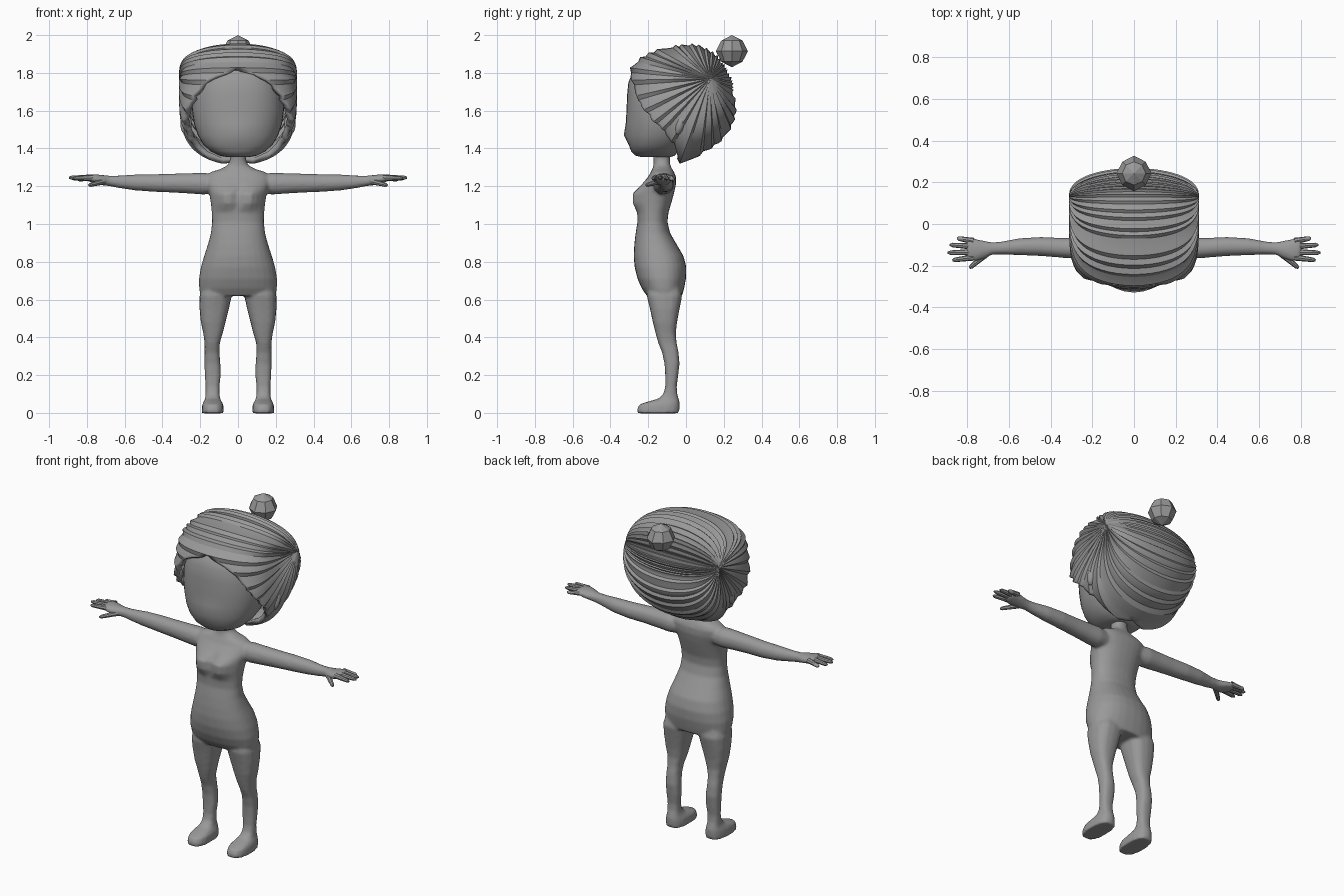
import bpy, bmesh, math, random
from mathutils import Vector

random.seed(4)
default_cube = bpy.data.objects.get("Cube")
if default_cube:
    bpy.data.objects.remove(default_cube)

# Single plain grey for the whole figure
grey = bpy.data.materials.new("plain_grey")
grey.use_nodes = True
colour = (0.32, 0.32, 0.32, 1)
grey.diffuse_color = colour
grey.node_tree.nodes["Principled BSDF"].inputs["Base Color"].default_value = colour


def finish(name, bm, mirror=False, angle=40):
    """Turn a bmesh into a shaded object, optionally mirrored across x."""
    mesh = bpy.data.meshes.new(name)
    bm.to_mesh(mesh)
    bm.free()
    obj = bpy.data.objects.new(name, mesh)
    bpy.context.collection.objects.link(obj)
    mesh.materials.append(grey)
    bpy.ops.object.select_all(action='DESELECT')
    obj.select_set(True)
    bpy.context.view_layer.objects.active = obj
    if angle:
        bpy.ops.object.shade_smooth_by_angle(angle=math.radians(angle))
    if mirror:
        obj.modifiers.new("Mirror", 'MIRROR').merge_threshold = 0.002
    return obj


def bridge(bm, rows, closed=True):
    """Skin consecutive rows of vertices with quads."""
    for a, b in zip(rows, rows[1:]):
        for i in range(len(a) if closed else len(a) - 1):
            j = (i + 1) % len(a)
            bm.faces.new((a[i], a[j], b[j], b[i]))


def loft(bm, rings, sides=20, power=2.0, along_x=False, bulge=None, side=1):
    """Skin superellipse rings given as (station, u0, u1, v0, v1)."""
    rows = []
    for station, u0, u1, v0, v1 in rings:
        row = []
        for i in range(sides):
            a = math.tau * i / sides
            c, s = math.cos(a), math.sin(a)
            u = (u0 + u1) / 2 + (u1 - u0) / 2 * math.copysign(abs(c) ** (2 / power), c)
            v = (v0 + v1) / 2 + (v1 - v0) / 2 * math.copysign(abs(s) ** (2 / power), s)
            p = Vector((station, u, v) if along_x else (u, v, station))
            p.x *= side
            if bulge and s < 0:
                p.y -= bulge(p) * -s
            row.append(bm.verts.new(p))
        rows.append(row)
    bridge(bm, rows)
    bm.faces.new(rows[0])
    bm.faces.new(rows[-1])
    bmesh.ops.recalc_face_normals(bm, faces=bm.faces)


def bump(p, x, z, width, height, amount):
    return amount * math.exp(-((abs(p.x) - x) / width) ** 2 - ((p.z - z) / height) ** 2)


# Torso and neck: height, half width, front, back
torso = [
    (.62, .2, -.208, -.02), (.66, .206, -.235, -.01), (.71, .207, -.257, 0),
    (.77, .197, -.272, .002), (.83, .18, -.277, -.013), (.89, .16, -.274, -.048),
    (.95, .144, -.267, -.083), (1.01, .137, -.257, -.098), (1.06, .139, -.257, -.093),
    (1.11, .144, -.257, -.078), (1.16, .152, -.252, -.064), (1.21, .168, -.23, -.053),
    (1.25, .17, -.2, -.053), (1.275, .145, -.187, -.063), (1.29, .095, -.178, -.073),
    (1.31, .055, -.172, -.083), (1.34, .042, -.172, -.086), (1.4, .047, -.18, -.08)]

# Legs with feet: height, inner, outer, front, back
leg = [
    (.7, .05, .18, -.2, -.04), (.62, .033, .204, -.208, -.02), (.55, .048, .204, -.191, -.034),
    (.48, .066, .197, -.176, -.047), (.42, .081, .184, -.161, -.054), (.37, .096, .177, -.147, -.049),
    (.32, .098, .177, -.127, -.039), (.26, .093, .178, -.114, -.034), (.2, .091, .176, -.11, -.041),
    (.14, .098, .172, -.11, -.049), (.1, .098, .172, -.12, -.046), (.075, .094, .174, -.147, -.039),
    (.06, .086, .182, -.202, -.034), (.045, .078, .189, -.247, -.033), (.02, .075, .192, -.26, -.034),
    (-.002, .075, .192, -.258, -.038)]

# Arms and palms: distance out, front, back, bottom, top
arm = [
    (.1, -.165, -.075, 1.165, 1.26), (.18, -.175, -.063, 1.155, 1.272), (.25, -.17, -.066, 1.16, 1.27),
    (.35, -.162, -.066, 1.166, 1.267), (.45, -.154, -.062, 1.17, 1.264), (.55, -.15, -.068, 1.178, 1.262),
    (.63, -.147, -.083, 1.19, 1.257), (.68, -.147, -.088, 1.2, 1.256), (.72, -.167, -.08, 1.205, 1.26),
    (.76, -.18, -.07, 1.215, 1.264), (.79, -.174, -.068, 1.225, 1.264), (.805, -.16, -.08, 1.232, 1.257)]

# One continuous skin over torso, legs and arms
bm = bmesh.new()
loft(bm, [(z, -w, w, f, b) for z, w, f, b in torso], 28, 2.3,
     bulge=lambda p: bump(p, .07, 1.14, .06, .05, .05))
for side in (1, -1):
    loft(bm, leg, 16, 2.6, side=side)
    loft(bm, arm, 14, 2.1, along_x=True, side=side)
body = finish("body", bm)
blend = body.modifiers.new("Blend", 'REMESH')
blend.mode = 'VOXEL'
blend.voxel_size = .009
blend.use_smooth_shade = True
soften = body.modifiers.new("Soften", 'SMOOTH')
soften.factor = .5
soften.iterations = 4

# Fingers and thumb: tapered tubes from base to tip
digits = [
    ((.77, -.082, 1.245), (.85, -.068, 1.235)),
    ((.77, -.108, 1.247), (.885, -.1, 1.242)),
    ((.77, -.135, 1.247), (.895, -.138, 1.245)),
    ((.77, -.16, 1.245), (.872, -.174, 1.242)),
    ((.71, -.145, 1.225), (.79, -.212, 1.205))]
bm = bmesh.new()
for base, tip in digits:
    base, tip = Vector(base), Vector(tip)
    way = tip - base
    turn = way.to_track_quat('Z', 'Y')
    rows = []
    for t, radius in ((0, .016), (.5, .013), (.88, .011), (1, .005)):
        ring = [Vector((math.cos(k * math.tau / 8), math.sin(k * math.tau / 8), 0)) for k in range(8)]
        rows.append([bm.verts.new(base + way * t + turn @ (r * radius)) for r in ring])
    bridge(bm, rows)
    bm.faces.new(rows[-1])
bmesh.ops.recalc_face_normals(bm, faces=bm.faces)
finish("fingers", bm, mirror=True)

# Head with a soft muzzle: height, half width, front, back
head = [
    (1.355, .06, -.24, -.08), (1.362, .1, -.268, -.06), (1.385, .145, -.29, -.04),
    (1.42, .183, -.302, -.01), (1.47, .213, -.31, .04), (1.53, .233, -.313, .08),
    (1.6, .243, -.315, .1), (1.68, .243, -.312, .12), (1.75, .232, -.305, .12),
    (1.81, .21, -.28, .11), (1.85, .17, -.23, .1), (1.88, .1, -.15, .08)]
bm = bmesh.new()
loft(bm, [(z, -w, w, f, b) for z, w, f, b in head], 36, 2.3,
     bulge=lambda p: bump(p, 0, 1.485, .11, .04, .022))
finish("head", bm)

# Hair: strands run from a whorl on each side to the centre line
whorl_y, whorl_z, half_width = .13, 1.77, .312
shell = [
    (-.3, 1.83), (-.24, 1.885), (-.11, 1.935), (-.03, 1.95), (.12, 1.925), (.19, 1.86),
    (.225, 1.8), (.25, 1.7), (.268, 1.6), (.225, 1.48), (.1, 1.38), (-.03, 1.31),
    (-.15, 1.36), (-.31, 1.42), (-.335, 1.55), (-.32, 1.7), (-.3, 1.81)]
hairline = [
    (-.03, 1.31), (-.06, 1.42), (-.13, 1.5), (-.2, 1.58),
    (-.26, 1.66), (-.285, 1.74), (-.3, 1.81)]


def polar(points):
    """Convert (y, z) points into (angle, distance) about the whorl."""
    table = []
    for y, z in points:
        angle = math.degrees(math.atan2(z - whorl_z, whorl_y - y)) % 360
        if table and angle < table[-1][0]:
            angle += 360
        table.append((angle, math.hypot(z - whorl_z, whorl_y - y)))
    return table


def lookup(table, angle):
    for (a0, r0), (a1, r1) in zip(table, table[1:]):
        if a0 <= angle <= a1:
            return r0 + (r1 - r0) * (angle - a0) / (a1 - a0)
    return None


reach = polar(shell)
reach.append((reach[0][0] + 360, reach[0][1]))
limit = polar(hairline)
centre = Vector((0, -.03, 1.62))
bm = bmesh.new()
strands, steps = 120, 16
rows, fall = [], 0
for i in range(strands):
    angle = reach[0][0] + 360 * i / strands
    a = math.radians(angle)
    radius = lookup(reach, angle)
    edge = lookup(limit, angle)
    share = min(1, edge / radius) if edge else 1
    if share < .95:
        share *= random.uniform(.985, 1.01)
    # Boxy at the forehead, rounder over the crown and the back
    boxy = .7 - .33 * math.cos(a) + .13 * math.sin(a)
    t_end = math.asin(min(1, share) ** (1 / boxy))
    # Each lock steps up sharply, then slopes down under the next one
    fall = 0 if fall >= 1 else fall + random.choice((.25, .35, .5, 1))
    row = []
    for j in range(steps + 1):
        t = t_end * (j / steps) ** 1.4
        d = radius * math.sin(t) ** boxy
        p = Vector((half_width * math.cos(t), whorl_y - d * math.cos(a), whorl_z + d * math.sin(a)))
        depth = .035 * min(fall, 1) * min(1, d / .1)
        row.append(bm.verts.new(centre + (p - centre) * (1 - depth)))
    rows.append(row)
bridge(bm, rows + rows[:1], closed=False)
bmesh.ops.remove_doubles(bm, verts=bm.verts, dist=.0005)
bmesh.ops.recalc_face_normals(bm, faces=bm.faces)
if sum(f.normal.dot(f.calc_center_median() - centre) for f in bm.faces) < 0:
    bmesh.ops.reverse_faces(bm, faces=bm.faces)
hair = finish("hair", bm, mirror=True, angle=25)
thick = hair.modifiers.new("Thickness", 'SOLIDIFY')
thick.thickness = .03
thick.offset = -1

# Ears: slim tilted ovals showing through the hair
bm = bmesh.new()
bmesh.ops.create_uvsphere(bm, u_segments=12, v_segments=8, radius=1)
for v in bm.verts:
    x, y, z = v.co
    v.co = (.275 + .03 * x, -.03 + .026 * y + .015 * z, 1.53 + .058 * z)
finish("ears", bm, mirror=True)

# Faceted bun with six raised points at the top back of the head
bm = bmesh.new()
bmesh.ops.create_uvsphere(bm, u_segments=8, v_segments=4, radius=.085)
for v in bm.verts:
    if max(abs(c) for c in v.co) < .084:
        v.co *= .93
bmesh.ops.translate(bm, verts=bm.verts, vec=(0, .243, 1.915))
finish("hair_bun", bm, angle=0)
